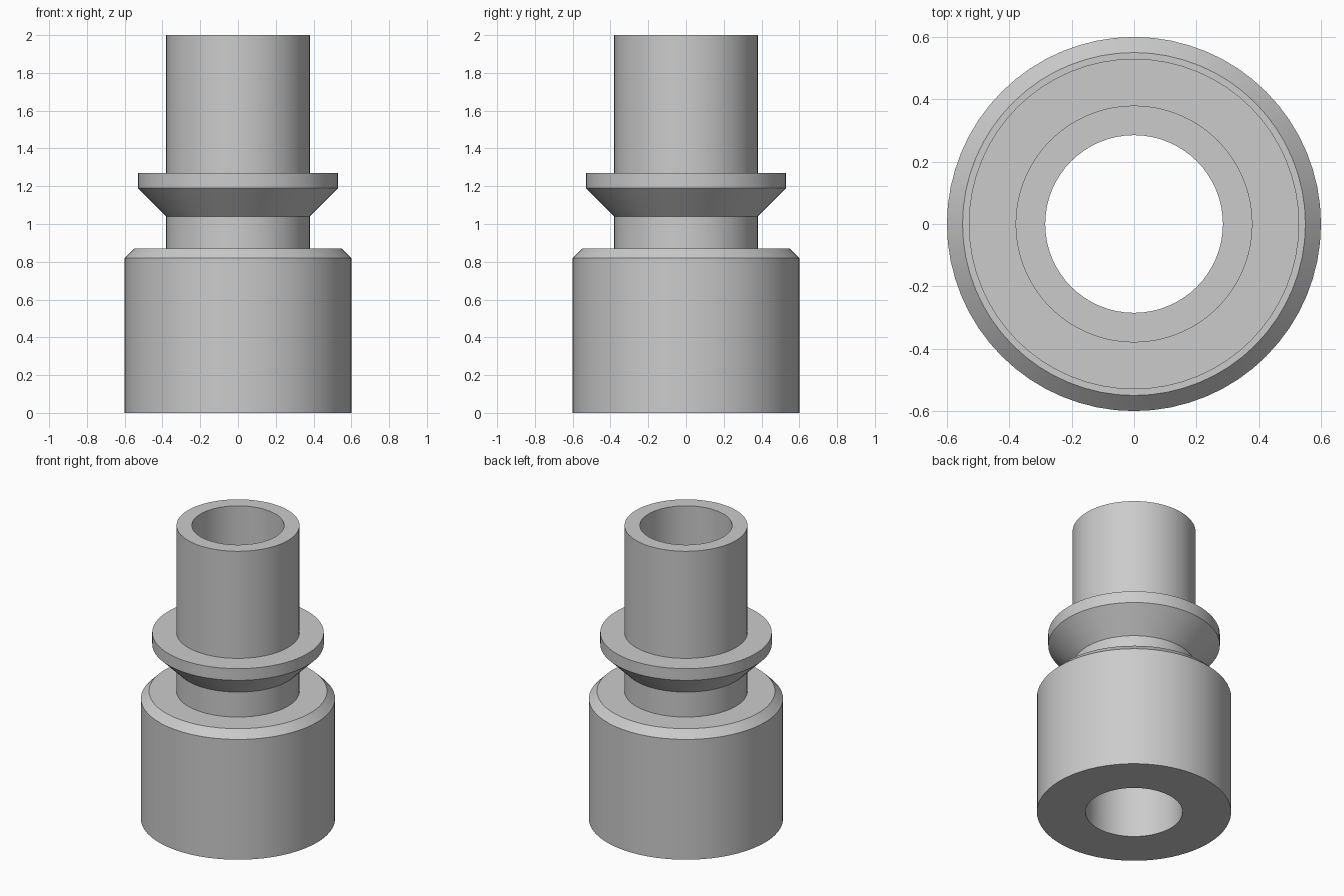
import bpy
import bmesh
import math

cube = bpy.data.objects.get("Cube")
if cube:
    bpy.data.objects.remove(cube, do_unlink=True)

grey = bpy.data.materials.new("light_grey")
grey.use_nodes = True
colour = (0.6, 0.6, 0.6, 1.0)
grey.diffuse_color = colour
grey.node_tree.nodes["Principled BSDF"].inputs["Base Color"].default_value = colour


def revolve(name, profile, material, steps=64):
    """Spin a closed (radius, height) profile around the z axis."""
    bm = bmesh.new()
    verts = [bm.verts.new((r, 0, z)) for r, z in profile]
    edges = [bm.edges.new((a, b)) for a, b in zip(verts, verts[1:] + verts[:1])]
    bmesh.ops.spin(bm, geom=verts + edges, cent=(0, 0, 0), axis=(0, 0, 1),
                   angle=math.tau, steps=steps, use_merge=True)
    bmesh.ops.remove_doubles(bm, verts=bm.verts, dist=0.0001)
    bmesh.ops.recalc_face_normals(bm, faces=bm.faces)
    mesh = bpy.data.meshes.new(name)
    bm.to_mesh(mesh)
    bm.free()
    mesh.materials.append(material)
    obj = bpy.data.objects.new(name, mesh)
    bpy.context.collection.objects.link(obj)
    bpy.ops.object.select_all(action="DESELECT")
    obj.select_set(True)
    bpy.context.view_layer.objects.active = obj
    bpy.ops.object.shade_smooth_by_angle(angle=math.radians(30))
    return obj


# Wide socket with a chamfered shoulder
socket = [(0.30, 0), (0.60, 0), (0.60, 0.82), (0.55, 0.87)]
# Neck and flared collar
collar = [(0.38, 0.87), (0.38, 1.04), (0.53, 1.19), (0.53, 1.27)]
# Upper pipe, closing back down the slightly tapered bore
pipe = [(0.38, 1.27), (0.38, 2.0), (0.285, 2.0)]

revolve("pipe_fitting", socket + collar + pipe, grey)
